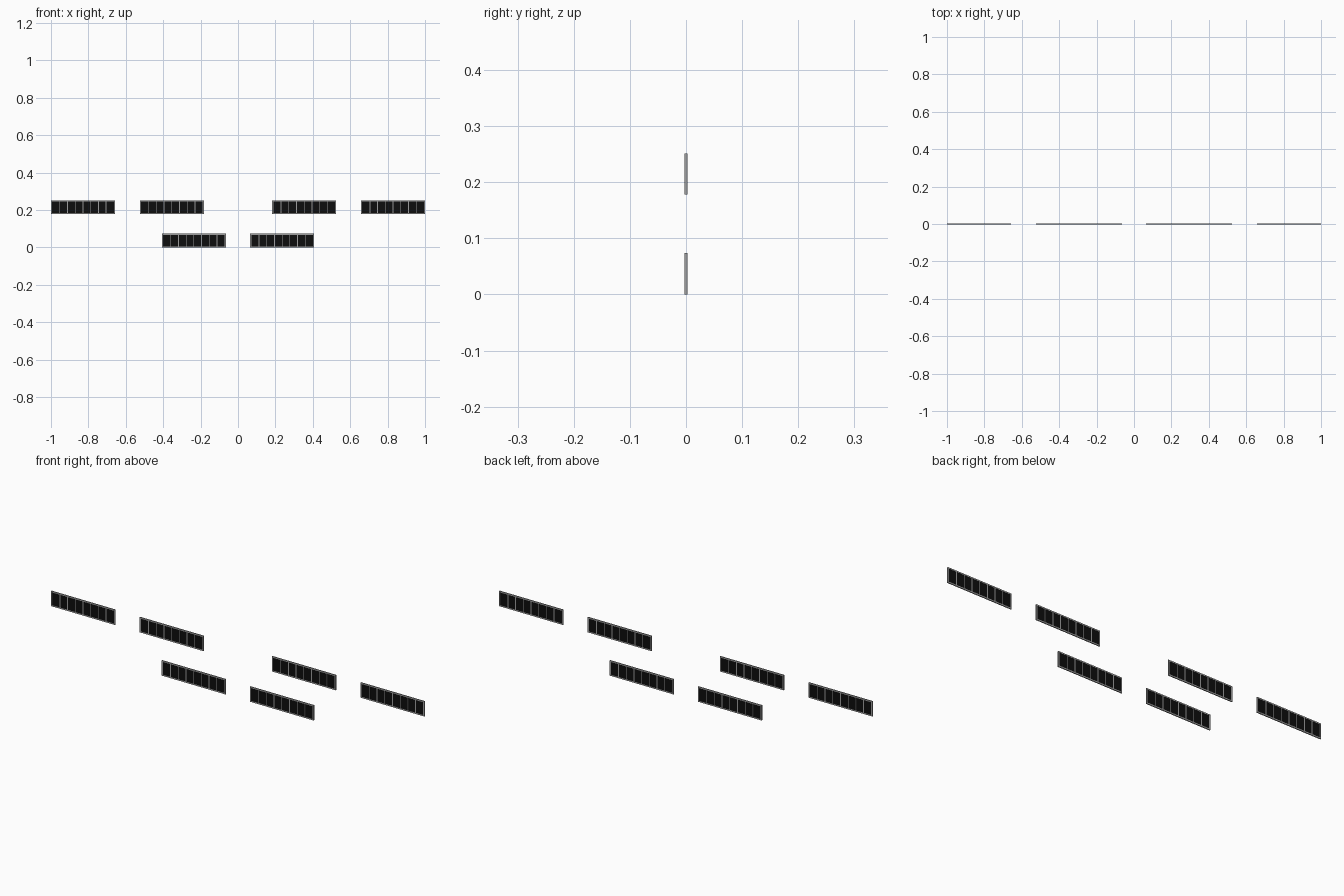
import bpy, bmesh
from mathutils import Matrix

if "Cube" in bpy.data.objects:
    bpy.data.objects.remove(bpy.data.objects["Cube"])

W, H, T = 0.342, 0.0735, 0.0045   # panel width, height, thickness
RIM, BAR, CELLS = 0.006, 0.004, 8
TOP_Z = 0.2515 - H / 2
LOW_Z = H / 2

black = bpy.data.materials.new("black_cell")
black.diffuse_color = (0.004, 0.004, 0.004, 1)
black.use_nodes = True
black.node_tree.nodes["Principled BSDF"].inputs["Base Color"].default_value = black.diffuse_color
grey = bpy.data.materials.new("grey_frame")
grey.diffuse_color = (0.35, 0.35, 0.35, 1)
grey.use_nodes = True
grey.node_tree.nodes["Principled BSDF"].inputs["Base Color"].default_value = grey.diffuse_color


def add_box(bm, x0, x1, z0, z1, t):
    m = (Matrix.Translation(((x0 + x1) / 2, 0, (z0 + z1) / 2))
         @ Matrix.Diagonal((x1 - x0, t, z1 - z0, 1)))
    bmesh.ops.create_cube(bm, size=1, matrix=m)


def make_mesh(name, boxes, mat):
    bm = bmesh.new()
    for b in boxes:
        add_box(bm, *b)
    me = bpy.data.meshes.new(name)
    bm.to_mesh(me)
    bm.free()
    me.materials.append(mat)
    return me


# Frame: two rails, two ends and slim dividers; cells sit slightly recessed
iw, ih = W / 2 - RIM, H / 2 - RIM
pitch = 2 * iw / CELLS
frame = [(-W / 2, W / 2, ih, H / 2, T), (-W / 2, W / 2, -H / 2, -ih, T),
         (-W / 2, -iw, -ih, ih, T), (iw, W / 2, -ih, ih, T)]
cells = []
for i in range(CELLS):
    x = -iw + i * pitch
    if i:
        frame.append((x - BAR / 2, x + BAR / 2, -ih, ih, T))
    cells.append((x + (BAR / 2 if i else 0),
                  x + pitch - (BAR / 2 if i < CELLS - 1 else 0), -ih, ih, T * 0.7))

frame_mesh = make_mesh("panel_frame", frame, grey)
cell_mesh = make_mesh("panel_cells", cells, black)

# Six panels: mirrored pairs, two pairs above and one below
for row, x, z in (("upper_outer", 1 - W / 2, TOP_Z),
                  ("upper_inner", 0.354, TOP_Z),
                  ("lower", 0.236, LOW_Z)):
    for side, s in (("left", -1), ("right", 1)):
        for part, me in (("frame", frame_mesh), ("cells", cell_mesh)):
            ob = bpy.data.objects.new(f"{row}_{side}_{part}", me)
            ob.location = (s * x, 0, z)
            bpy.context.collection.objects.link(ob)
